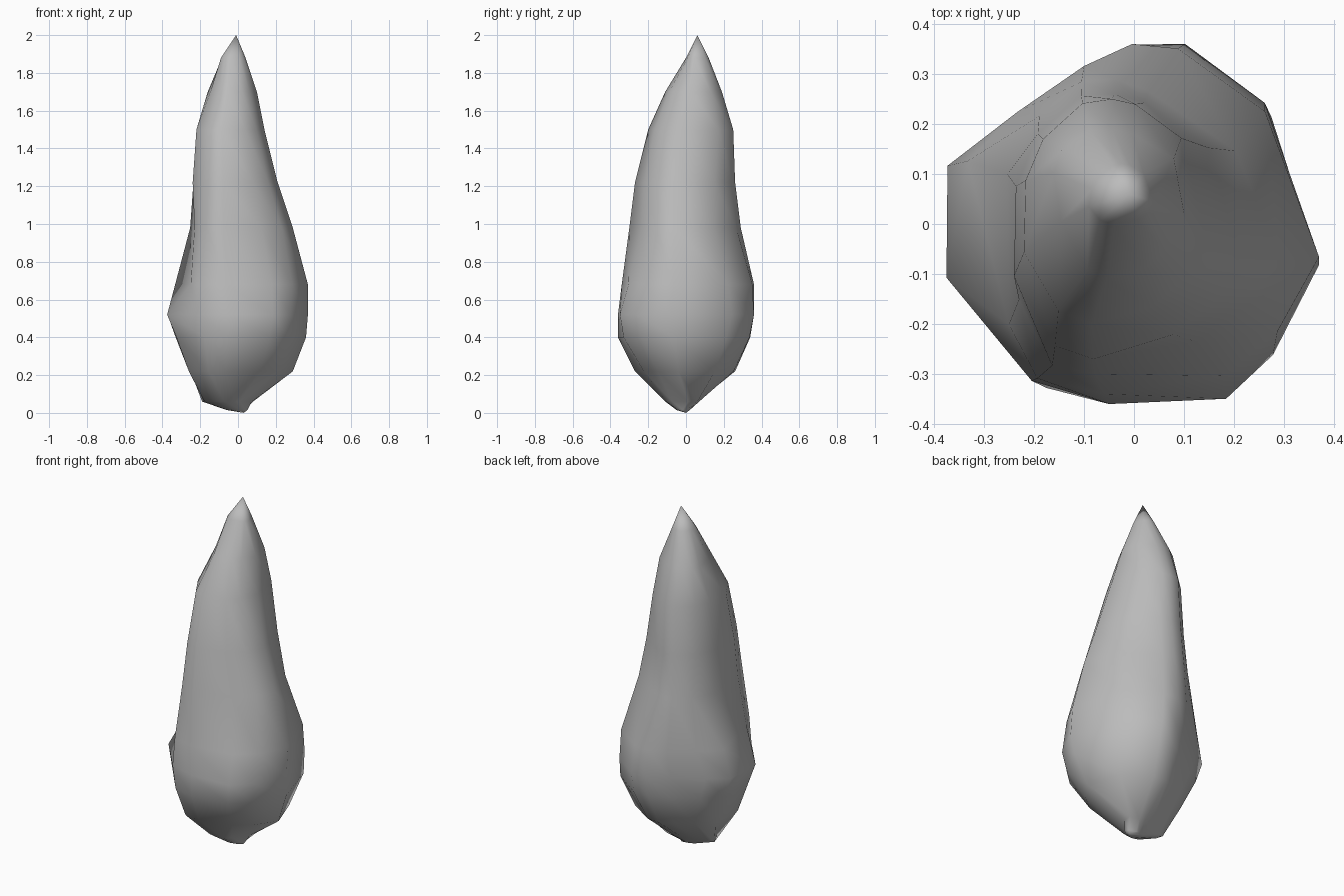
import bpy
import bmesh
from mathutils import Vector

default_cube = bpy.data.objects.get("Cube")
if default_cube:
    bpy.data.objects.remove(default_cube, do_unlink=True)

# Stone material
stone = bpy.data.materials.new("grey stone")
stone.use_nodes = True
stone_colour = (0.5, 0.5, 0.5, 1)
stone.diffuse_color = stone_colour
shader = stone.node_tree.nodes["Principled BSDF"]
shader.inputs["Base Color"].default_value = stone_colour
shader.inputs["Roughness"].default_value = 0.9

# Plan outline of the broad foot; the spire above it becomes rounder
foot_outline = [(.01, .36), (.1, .36), (.26, .24), (.37, -.08), (.28, -.25), (.18, -.34),
                (-.06, -.36), (-.21, -.32), (-.37, -.12), (-.36, .11), (-.25, .2), (-.1, .3)]

# Each ring: height, then its limits across x, y and the two diagonals
rings = [
    (.015, -.06, .05, -.05, .02, -.06, .03, -.05, .05),
    (.06, -.19, .08, -.11, .07, -.15, .1, -.06, .14),
    (.22, -.26, .29, -.27, .26, -.3, .27, -.26, .24),
    (.4, -.33, .36, -.36, .34, -.36, .35, -.36, .32),
    (.52, -.375, .37, -.36, .36, -.36, .35, -.375, .34),
    (.68, -.34, .37, -.34, .36, -.35, .34, -.35, .32),
    (.98, -.26, .29, -.3, .29, -.32, .25, -.28, .29),
    (1.22, -.24, .21, -.27, .26, -.28, .21, -.22, .26),
    (1.5, -.22, .14, -.2, .25, -.22, .18, -.14, .24),
    (1.7, -.16, .1, -.11, .19, -.15, .17, -.1, .23),
    (1.88, -.09, .04, 0, .12, -.07, .11, -.03, .14),
]
axes = [Vector(a).normalized() for a in ((1, 0), (0, 1), (1, 1), (-1, 1))]
bottom_point = (.03, 0, 0)
top_point = (-.01, .06, 2)


def squeeze(points, centre, axis, low, high):
    """Scale each side of the outline along an axis to reach its limit."""
    middle = centre.dot(axis)
    offsets = [p.dot(axis) - middle for p in points]
    low_scale = (low - middle) / min(offsets)
    high_scale = (high - middle) / max(offsets)
    for p, offset in zip(points, offsets):
        p += axis * offset * ((high_scale if offset > 0 else low_scale) - 1)


def add_ring(bm, height, *limits):
    """Round the foot outline with height and fit it into the limits."""
    pairs = list(zip(axes, limits[::2], limits[1::2]))
    centre = Vector((limits[0] + limits[1], limits[2] + limits[3])) / 2
    roundness = min(1, max(0, (height - .6) / .6))
    points = []
    for corner in map(Vector, foot_outline):
        circle = corner.normalized() * .37
        points.append(centre + corner.lerp(circle, roundness))
    for _ in range(8):
        for axis, low, high in reversed(pairs):
            squeeze(points, centre, axis, low, high)
    return [bm.verts.new((p.x, p.y, height)) for p in points]


bm = bmesh.new()
loops = [add_ring(bm, *ring) for ring in rings]
sides = len(foot_outline)

# Flattened flank above the jutting front corner
for ring, shift in ((loops[5], .09), (loops[6], .03)):
    ring[8].co.x += shift
    ring[8].co.y -= shift

# Skin between the rings
for lower, upper in zip(loops, loops[1:]):
    for i in range(sides):
        j = (i + 1) % sides
        bm.faces.new((lower[i], lower[j], upper[j], upper[i]))

# Pointed ends
for point, ring in ((bottom_point, loops[0]), (top_point, loops[-1])):
    tip = bm.verts.new(point)
    for i in range(sides):
        bm.faces.new((tip, ring[i], ring[(i + 1) % sides]))

bmesh.ops.recalc_face_normals(bm, faces=bm.faces)
for face in bm.faces:
    face.smooth = True

mesh = bpy.data.meshes.new("rock_spire")
bm.to_mesh(mesh)
bm.free()
mesh.materials.append(stone)
rock_spire = bpy.data.objects.new("rock_spire", mesh)
bpy.context.collection.objects.link(rock_spire)
